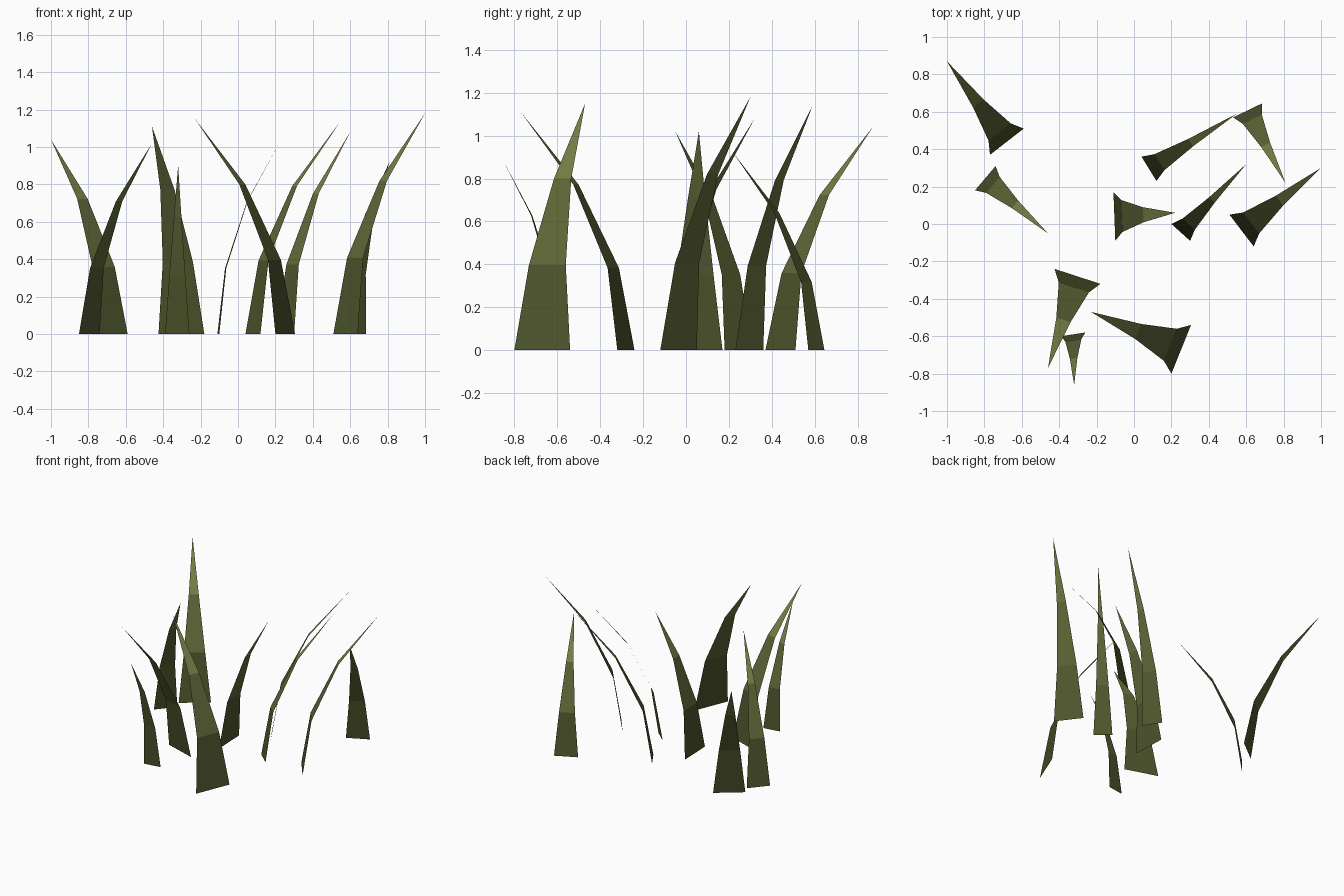
import bpy
from mathutils import Vector

if "Cube" in bpy.data.objects:
    bpy.data.objects.remove(bpy.data.objects["Cube"])

# gradient of olive green, root to tip
COLOURS = [(0.075, 0.09, 0.025), (0.11, 0.13, 0.037), (0.18, 0.20, 0.06)]
mats = []
for name, c in zip(("grass_root", "grass_middle", "grass_tip"), COLOURS):
    m = bpy.data.materials.new(name)
    m.diffuse_color = (*c, 1)
    m.use_nodes = True
    m.node_tree.nodes["Principled BSDF"].inputs["Base Color"].default_value = m.diffuse_color
    mats.append(m)

# per level: height share, lean share, width share
LEVELS = [(0, 0, 1), (0.345, 0.12, 0.66), (0.695, 0.475, 0.31)]

# base corner, base corner, tip
BLADES = [
    ((-0.77, 0.37), (-0.59, 0.51), (-1.00, 0.87, 1.04)),
    ((-0.85, 0.18), (-0.74, 0.31), (-0.46, -0.05, 1.02)),
    ((-0.425, -0.24), (-0.18, -0.32), (-0.46, -0.77, 1.11)),
    ((-0.39, -0.60), (-0.26, -0.58), (-0.32, -0.86, 0.90)),
    ((0.20, -0.80), (0.305, -0.54), (-0.23, -0.47, 1.15)),
    ((-0.11, 0.17), (-0.10, -0.09), (0.22, 0.06, 1.02)),
    ((0.04, 0.36), (0.12, 0.23), (0.55, 0.59, 1.14)),
    ((0.20, 0.00), (0.30, -0.09), (0.60, 0.32, 1.08)),
    ((0.51, 0.05), (0.64, -0.12), (1.00, 0.30, 1.18)),
    ((0.53, 0.57), (0.685, 0.645), (0.81, 0.22, 0.92)),
]


def blade(name, a, b, tip):
    """Flat tapering strip of three segments bending over towards its tip."""
    a, b, tip = Vector((*a, 0)), Vector((*b, 0)), Vector(tip)
    root, half = (a + b) / 2, (b - a) / 2
    lean = Vector((tip.x - root.x, tip.y - root.y, 0))
    if half.cross(lean).z > 0:      # upper side faces up
        half = -half
    verts = []
    for h, s, w in LEVELS:
        mid = root + lean * s + Vector((0, 0, tip.z * h))
        verts += [mid - half * w, mid + half * w]
    verts.append(tip)
    faces = [(1, 0, 2, 3), (3, 2, 4, 5), (5, 4, 6)]
    # make the face normals point to the upper (inner) side
    n = (verts[0] - verts[1]).cross(verts[2] - verts[0])
    if n.dot(lean) > 0:
        faces = [f[::-1] for f in faces]
    me = bpy.data.meshes.new(name)
    me.from_pydata([v[:] for v in verts], [], faces)
    for m in mats:
        me.materials.append(m)
    for i, p in enumerate(me.polygons):
        p.material_index = i
    bpy.context.collection.objects.link(bpy.data.objects.new(name, me))


for i, (a, b, tip) in enumerate(BLADES, 1):
    blade(f"grass_blade_{i}", a, b, tip)
